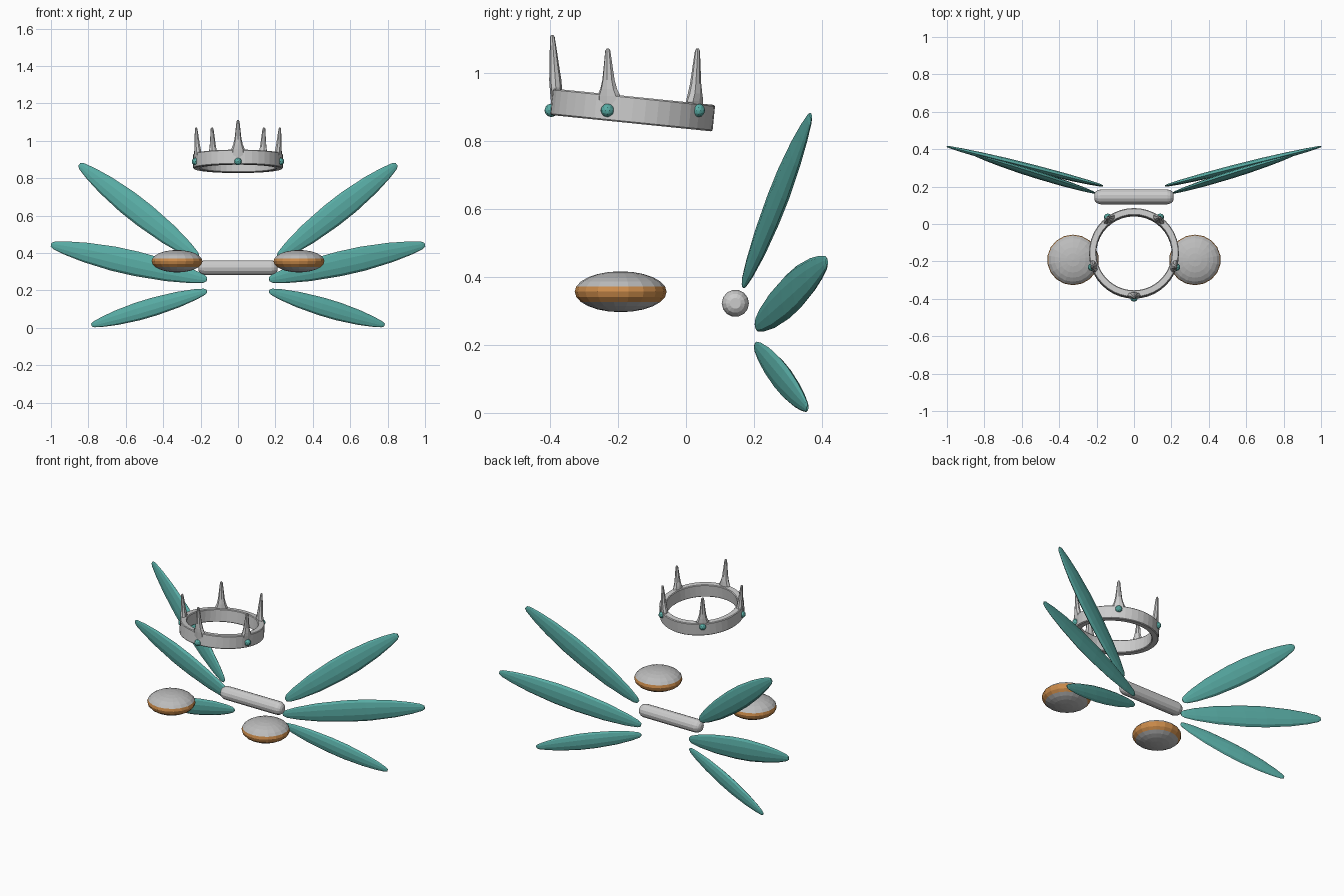
import bpy, bmesh, math
from mathutils import Vector, Matrix

if "Cube" in bpy.data.objects:
    bpy.data.objects.remove(bpy.data.objects["Cube"])


def material(name, rgb):
    m = bpy.data.materials.new(name)
    m.diffuse_color = (*rgb, 1)
    m.use_nodes = True
    m.node_tree.nodes["Principled BSDF"].inputs["Base Color"].default_value = m.diffuse_color
    return m


TEAL = material("teal", (0.10, 0.42, 0.38))
ORANGE = material("orange", (0.60, 0.26, 0.07))
GREY = material("grey", (0.5, 0.5, 0.5))


def finish(bm, name, mat=None):
    bmesh.ops.recalc_face_normals(bm, faces=bm.faces)
    me = bpy.data.meshes.new(name)
    bm.to_mesh(me)
    bm.free()
    ob = bpy.data.objects.new(name, me)
    bpy.context.collection.objects.link(ob)
    if mat:
        me.materials.append(mat)
    return ob


def loft(name, rings, mat=None):
    """Skin a list of point rings and cap both ends."""
    bm = bmesh.new()
    loops = [[bm.verts.new(p) for p in ring] for ring in rings]
    n = len(loops[0])
    for a, b in zip(loops, loops[1:]):
        for i in range(n):
            j = (i + 1) % n
            bm.faces.new((a[i], a[j], b[j], b[i]))
    bm.faces.new(loops[0])
    bm.faces.new(loops[-1])
    return finish(bm, name, mat)


def ellipse(centre, u, v, sides):
    return [centre + u * math.cos(2 * math.pi * i / sides) + v * math.sin(2 * math.pi * i / sides)
            for i in range(sides)]


# Feather blades: three on each side, flattened and blunt at both ends
BLADE = [(0, .16), (.02, .34), (.1, .58), (.25, .85), (.45, 1), (.6, .99),
         (.78, .8), (.9, .56), (.98, .32), (1, .16)]


def feather(name, root, tip, half_width, half_thick, normal, side):
    root, tip, normal = (Vector((p[0] * side, p[1], p[2])) for p in (root, tip, normal))
    d = (tip - root).normalized()
    w = normal.cross(d).normalized()
    n = d.cross(w)
    rings = [ellipse(root.lerp(tip, t), w * half_width * s, n * half_thick * s, 10)
             for t, s in BLADE]
    loft(name, rings, TEAL)


for side, label in ((1, "right"), (-1, "left")):
    feather("upper_feather_" + label, (.213, .167, .375), (.848, .367, .873), .066, .02, (-.3, 1, -.1), side)
    feather("middle_feather_" + label, (.167, .205, .258), (.999, .414, .444), .066, .02, (-.26, 1, 0), side)
    feather("lower_feather_" + label, (.167, .203, .197), (.783, .357, .014), .049, .018, (-.26, 1, 0), side)

    # Shoulder pads: flattened balls with an orange belt
    bm = bmesh.new()
    bmesh.ops.create_uvsphere(bm, u_segments=18, v_segments=12, radius=1)
    for v in bm.verts:
        v.co = Vector((v.co.x * .138 + .326 * side, v.co.y * .135 - .192, v.co.z * .06 + .356))
    for f in bm.faces:
        f.material_index = 1 if .325 < f.calc_center_median().z < .368 else 0
    pad = finish(bm, "shoulder_pad_" + label, GREY)
    pad.data.materials.append(ORANGE)

# Cross bar joining the wings: rounded rod
X, Y, Z = Vector((1, 0, 0)), Vector((0, 1, 0)), Vector((0, 0, 1))
BAR = [(-.212, .016), (-.205, .028), (-.193, .036), (-.178, .04),
       (.178, .04), (.193, .036), (.205, .028), (.212, .016)]
loft("cross_bar", [ellipse(Vector((x, .145, .322)), Y * r, Z * r, 14) for x, r in BAR])

# Crown band: ring tilted down towards the back
PROFILE = [(.206, -.039), (.236, -.039), (.24, -.035), (.24, .035), (.236, .039), (.206, .039), (.202, .035), (.202, -.035)]
bm = bmesh.new()
segs = 40
loops = []
for i in range(segs):
    a = 2 * math.pi * i / segs
    loops.append([bm.verts.new((r * math.cos(a), r * math.sin(a), z)) for r, z in PROFILE])
for i in range(segs):
    a, b = loops[i], loops[(i + 1) % segs]
    for k in range(len(PROFILE)):
        m = (k + 1) % len(PROFILE)
        bm.faces.new((a[k], b[k], b[m], a[m]))
bm.transform(Matrix.Translation((0, -.157, .89)) @ Matrix.Rotation(math.radians(-5.8), 4, 'X'))
finish(bm, "crown_band")

# Crown spikes flaring into the band, each with a gem at its foot
SPIKE = [(0, .038, .017), (.25, .036, .018), (.36, .026, .018), (.5, .019, .015), (.75, .013, .011), (.97, .008, .007), (1, .004, .004)]
for i in range(5):
    a = math.radians(-90 + 72 * i)
    out = Vector((math.cos(a), math.sin(a), 0))
    across = Z.cross(out)
    centre = Vector((0, -.157, 0))
    foot = .905 if i == 0 else .885
    if i in (2, 3):
        foot = .865
    top = 1.11 if i == 0 else 1.07
    rings = [ellipse(centre + out * (.222 + .014 * t) + Z * (foot + (top - foot) * t),
                     across * w, out * d, 8) for t, w, d in SPIKE]
    loft("crown_spike_%d" % (i + 1), rings)

    bm = bmesh.new()
    bmesh.ops.create_icosphere(bm, subdivisions=2, radius=.02,
                               matrix=Matrix.Translation(centre + out * .239 + Z * .889))
    finish(bm, "crown_gem_%d" % (i + 1), TEAL)
